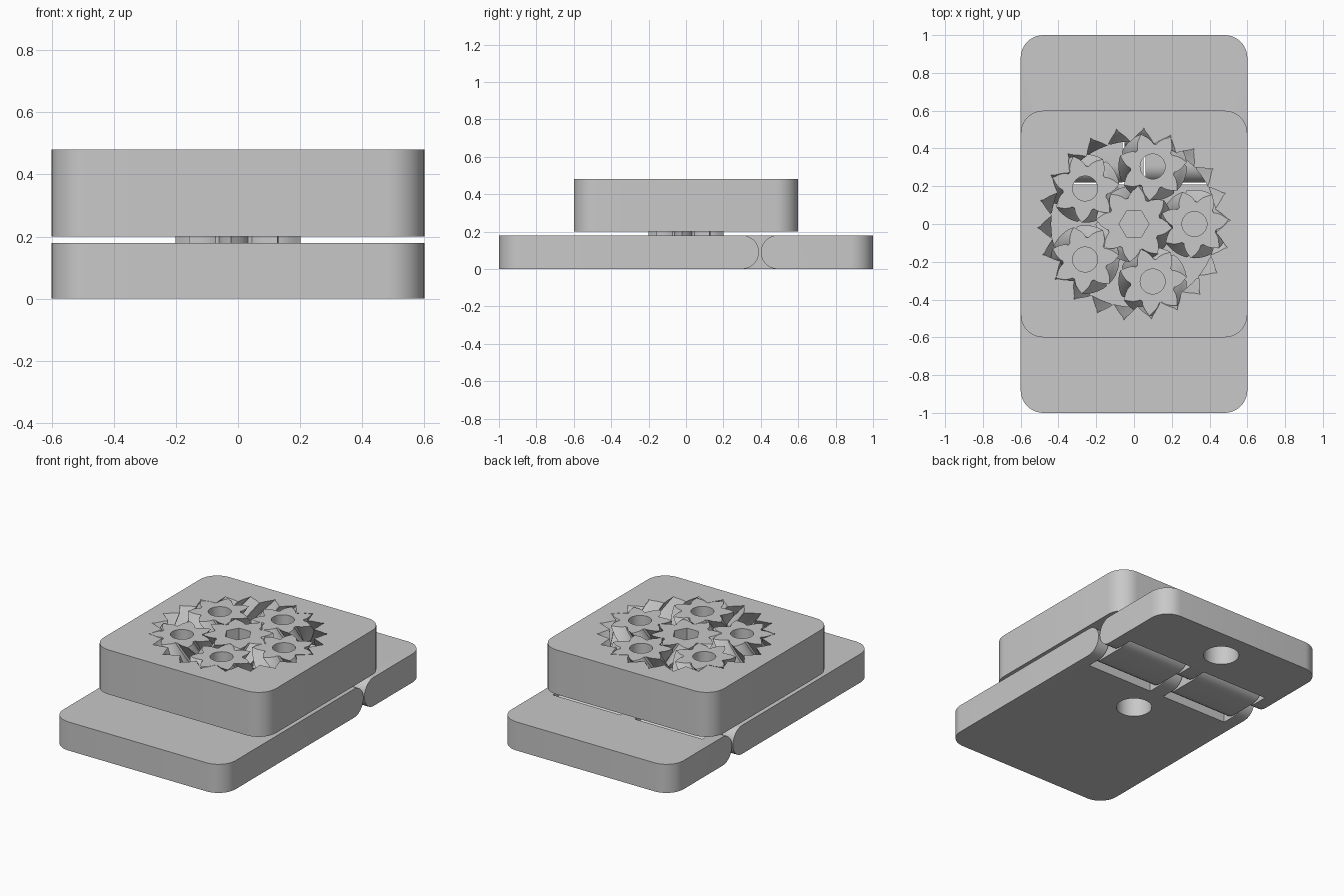
import bpy, bmesh, math
from mathutils import Vector

old = bpy.data.objects.get("Cube")
if old:
    bpy.data.objects.remove(old, do_unlink=True)

grey = bpy.data.materials.new("plain grey")
grey.use_nodes = True
GREY = (0.58, 0.58, 0.58, 1)
grey.diffuse_color = GREY
grey.node_tree.nodes["Principled BSDF"].inputs["Base Color"].default_value = GREY

PLATE = 0.18                      # hinged plate thickness
LOW, TOP = 0.2, 0.48              # gear block bottom and top
MID = (LOW + TOP) / 2
UNIT = 0.32 / 15                  # pitch radius per tooth
SHIFT = 0.1155                    # herringbone sweep at the pitch circle
STEPS = 16                        # layers in a herringbone gear


def finish(name, bm):
    bmesh.ops.recalc_face_normals(bm, faces=bm.faces)
    mesh = bpy.data.meshes.new(name)
    bm.to_mesh(mesh)
    bm.free()
    mesh.materials.append(grey)
    ob = bpy.data.objects.new(name, mesh)
    bpy.context.collection.objects.link(ob)
    return ob


def prism(name, points, sweep, round_at=None):
    """Extrude a flat outline; optionally round its upright edges at some y."""
    bm = bmesh.new()
    face = bm.faces.new([bm.verts.new(p) for p in points])
    new = bmesh.ops.extrude_face_region(bm, geom=[face])["geom"]
    bmesh.ops.translate(bm, vec=sweep, verts=[v for v in new if isinstance(v, bmesh.types.BMVert)])
    if round_at:
        edges = [e for e in bm.edges
                 if abs((e.verts[0].co - e.verts[1].co).z) > 0.1
                 and all(min(abs(v.co.y - y) for y in round_at) < 1e-4 for v in e.verts)]
        bmesh.ops.bevel(bm, geom=edges, offset=0.12, segments=10, profile=0.5, affect='EDGES')
    return finish(name, bm)


def box(name, x0, x1, y0, y1, z0, z1, round_at=None):
    pts = [(x0, y0, z0), (x1, y0, z0), (x1, y1, z0), (x0, y1, z0)]
    return prism(name, pts, Vector((0, 0, z1 - z0)), round_at)


def post(name, radius, x, y, z0, z1, sides=40):
    turn = [2 * math.pi * i / sides for i in range(sides)]
    pts = [(x + radius * math.cos(a), y + radius * math.sin(a), z0) for a in turn]
    return prism(name, pts, Vector((0, 0, z1 - z0)))


def cut(ob, cutter):
    mod = ob.modifiers.new("cut", 'BOOLEAN')
    mod.operation, mod.solver, mod.object = 'DIFFERENCE', 'EXACT', cutter
    bpy.context.view_layer.objects.active = ob
    bpy.ops.object.modifier_apply(modifier=mod.name)
    bpy.data.objects.remove(cutter, do_unlink=True)


def arc(y, z, r, start, end, steps=14):
    turn = [math.radians(start + (end - start) * i / steps) for i in range(steps + 1)]
    return [(y + r * math.cos(a), z + r * math.sin(a)) for a in turn]


def involute(a):
    return math.tan(a) - a


def gear_outline(teeth, addendum, slack):
    """Involute tooth outline with a 45 degree pressure angle, as polar points."""
    pitch = UNIT * teeth
    base = pitch * math.cos(math.pi / 4)
    root = pitch - 0.031
    flank = []
    for i in range(6):
        r = root + (pitch + addendum - root) * i / 5
        lean = involute(math.acos(min(1, base / r)))
        half = math.pi / (2 * teeth) + involute(math.pi / 4) - lean - slack / pitch
        flank.append((r, min(max(half, 0.002), 0.985 * math.pi / teeth)))
    out = []
    for t in range(teeth):
        a = 2 * math.pi * t / teeth
        out += [(r, a - h) for r, h in flank] + [(r, a + h) for r, h in reversed(flank)]
    return out


def herringbone(name, teeth, x=0, y=0, hand=-1, addendum=0.032, slack=0.002, foot=0, head=0):
    outline = gear_outline(teeth, addendum, slack)
    half = (TOP - LOW) / 2
    levels = [LOW + (TOP - LOW) * i / STEPS for i in range(STEPS + 1)]
    if foot:
        levels.insert(0, LOW - foot)
    if head:
        levels.append(TOP + head)
    bm = bmesh.new()
    rings = []
    for z in levels:
        turn = hand * SHIFT / (UNIT * teeth) * min(1, abs(z - MID) / half)
        rings.append([bm.verts.new((x + r * math.cos(a + turn), y + r * math.sin(a + turn), z))
                      for r, a in outline])
    n = len(outline)
    for low, high in zip(rings, rings[1:]):
        for i in range(n):
            j = (i + 1) % n
            bm.faces.new((low[i], low[j], high[j], high[i]))
    bm.faces.new(rings[0])
    bm.faces.new(rings[-1])
    return finish(name, bm)


# Hinged base plates: rounded knuckle edge, rounded outer corners
R = PLATE / 2
long_side = [(-1, 0)] + arc(0.30, R, R, -90, 90) + [(-1, PLATE)]
short_side = [(1, PLATE)] + arc(0.49, R, R, 90, 270) + [(1, 0)]
plates = []
for name, side, end in (("long_plate", long_side, -1), ("short_plate", short_side, 1)):
    plate = prism(name, [(-0.6, y, z) for y, z in side], Vector((1.2, 0, 0)), [end])
    for s in (-1, 1):             # pockets for the hinge links
        x0, x1 = sorted((s * 0.05, s * 0.52))
        cut(plate, box("pocket", x0, x1, 0.208, 0.582, -0.1, 0.3))
    plates.append(plate)

# Blind round sockets underneath
for plate, y in zip(plates, (0, 0.8)):
    cut(plate, post("socket", 0.105, 0, y, -0.1, 0.14))

# Hinge links with rounded ends
link_side = arc(0.309, R, R, 270, 90) + arc(0.481, R, R, 90, -90)
parts = list(plates)
for name, x in (("left_hinge_link", 0.06), ("right_hinge_link", -0.51)):
    parts.append(prism(name, [(x, y, z) for y, z in link_side], Vector((0.45, 0, 0))))

# Gear block with an internal herringbone ring
block = box("ring_gear_block", -0.6, 0.6, -0.6, 0.6, LOW, TOP, [-0.6, 0.6])
cut(block, herringbone("ring_cutter", 22, addendum=0.041, slack=-0.001, foot=0.02, head=0.02))
parts.append(block)

# Sun gear standing on the base, with a hexagonal socket
sun = herringbone("sun_gear", 8, hand=1, foot=LOW - PLATE)
cut(sun, post("hex_cutter", 0.079, 0, 0, 0.1, 0.6, 6))
parts.append(sun)

# Five planet gears with round bores
for i in range(5):
    a = 2 * math.pi * i / 5
    px, py = 0.32 * math.cos(a), 0.32 * math.sin(a)
    planet = herringbone("planet_gear_%d" % (i + 1), 7, px, py)
    cut(planet, post("bore", 0.066, px, py, 0.1, 0.6))
    parts.append(planet)

# Smooth curved walls, crisp edges
bpy.ops.object.select_all(action='DESELECT')
for ob in parts:
    ob.select_set(True)
bpy.context.view_layer.objects.active = parts[0]
bpy.ops.object.shade_smooth_by_angle(angle=math.radians(25))
